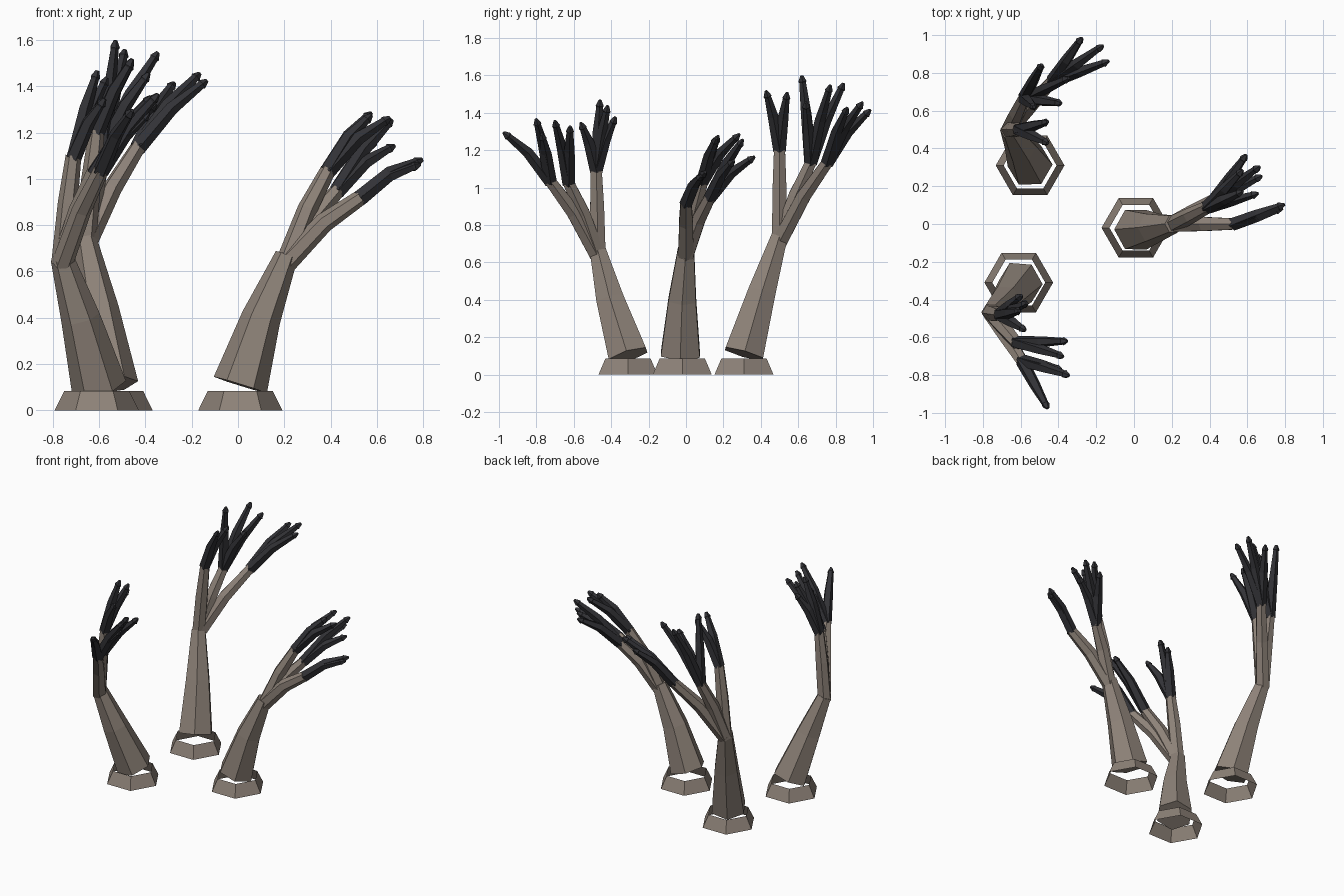
import bpy, bmesh, math
from mathutils import Vector as V

if "Cube" in bpy.data.objects:
    bpy.data.objects.remove(bpy.data.objects["Cube"])


def material(name, rgb):
    m = bpy.data.materials.new(name)
    m.diffuse_color = (*rgb, 1)
    m.use_nodes = True
    m.node_tree.nodes["Principled BSDF"].inputs["Base Color"].default_value = m.diffuse_color
    return m


BARK = material("bark", (0.27, 0.225, 0.19))
DARK = material("dark_twig", (0.032, 0.032, 0.037))


def make_object(name, bm, mat):
    bmesh.ops.recalc_face_normals(bm, faces=bm.faces)
    me = bpy.data.meshes.new(name)
    bm.to_mesh(me)
    bm.free()
    me.materials.append(mat)
    ob = bpy.data.objects.new(name, me)
    bpy.context.collection.objects.link(ob)
    return ob


def tube(bm, pts, radii, sides):
    """Faceted capped tube with rings perpendicular to the path."""
    pts = [V(p) for p in pts]
    rings = []
    for i, p in enumerate(pts):
        d = pts[min(i + 1, len(pts) - 1)] - pts[max(i - 1, 0)]
        d.normalize()
        u = (V((1, 0, 0)) - d * d.x).normalized()
        w = d.cross(u)
        rings.append([bm.verts.new(p + radii[i] * (math.cos(a) * u + math.sin(a) * w))
                      for a in (2 * math.pi * k / sides for k in range(sides))])
    for a, b in zip(rings, rings[1:]):
        for k in range(sides):
            n = (k + 1) % sides
            bm.faces.new((a[k], a[n], b[n], b[k]))
    bm.faces.new(rings[0][::-1])
    bm.faces.new(rings[-1])


def bowed(a, b, rise):
    return V(a).lerp(V(b), 0.5) + V((0, 0, rise))


# Each tree: collar centre, trunk path, then branches as (end, twig tips)
TREES = {
    "right_tree": ((0.01, -0.02), [(0.01, -0.03, 0.11), (0.10, -0.02, 0.40), (0.21, 0, 0.67)], [
        ((0.53, 0, 0.92), [(0.79, 0.10, 1.08), (0.78, 0.08, 1.06)]),
        ((0.39, 0.09, 1.04), [(0.57, 0.17, 1.27), (0.65, 0.16, 1.26), (0.57, 0.28, 1.28)]),
        ((0.43, 0.13, 0.95), [(0.59, 0.36, 1.16), (0.67, 0.25, 1.14), (0.66, 0.30, 1.25)])]),
    "back_tree": ((-0.55, 0.31), [(-0.55, 0.31, 0.11), (-0.60, 0.405, 0.44), (-0.66, 0.50, 0.74)], [
        ((-0.61, 0.50, 1.21), [(-0.46, 0.43, 1.51), (-0.46, 0.54, 1.50)]),
        ((-0.43, 0.76, 1.14), [(-0.28, 0.98, 1.41), (-0.17, 0.94, 1.45), (-0.14, 0.86, 1.42)]),
        ((-0.58, 0.67, 1.14), [(-0.53, 0.62, 1.59), (-0.49, 0.84, 1.55), (-0.39, 0.64, 1.45),
                               (-0.35, 0.77, 1.54)])]),
    "front_tree": ((-0.61, -0.31), [(-0.60, -0.31, 0.10), (-0.68, -0.405, 0.40), (-0.76, -0.47, 0.66)], [
        ((-0.71, -0.48, 1.10), [(-0.61, -0.46, 1.46), (-0.60, -0.38, 1.37), (-0.57, -0.42, 1.43),
                                (-0.58, -0.56, 1.34)]),
        ((-0.59, -0.73, 1.04), [(-0.46, -0.97, 1.29), (-0.35, -0.80, 1.36), (-0.39, -0.77, 1.28)]),
        ((-0.62, -0.63, 1.03), [(-0.38, -0.70, 1.35), (-0.36, -0.62, 1.32)])]),
}

for name, (centre, trunk, branches) in TREES.items():
    # Open six-sided collar on the ground
    bm = bmesh.new()
    bmesh.ops.create_cone(bm, cap_ends=False, segments=6, radius1=0.182, radius2=0.14, depth=0.085)
    xs = [v.co.x for v in bm.verts]
    turn = 0 if max(xs) > 0.17 else math.pi / 6
    for v in bm.verts:
        x, y = v.co.x, v.co.y
        v.co = (x * math.cos(turn) - y * math.sin(turn) + centre[0],
                x * math.sin(turn) + y * math.cos(turn) + centre[1], v.co.z + 0.0425)
    make_object(name + "_collar", bm, BARK)

    # Leaning tapered trunk
    bm = bmesh.new()
    tube(bm, trunk, (0.12, 0.085, 0.05), 6)
    make_object(name + "_trunk", bm, BARK)

    # Branches fanning out from the trunk top
    bm, tw = bmesh.new(), bmesh.new()
    for end, tips in branches:
        start = V(trunk[2]) - V((0, 0, 0.03))
        tube(bm, (start, bowed(start, end, 0.03), end), (0.047, 0.043, 0.034), 6)
        # Dark twigs with small flared ends
        for i, tip in enumerate(tips):
            tip = V(tip)
            base = V(end).lerp(start, 0.02)
            mid = bowed(base, tip, 0.028)
            d = (tip - mid).normalized()
            tube(tw, (base, mid, tip - d * 0.03, tip - d * 0.022, tip + d * 0.008),
                 (0.036, 0.030, 0.019, 0.023, 0.009), 5)
    make_object(name + "_branches", bm, BARK)
    make_object(name + "_twigs", tw, DARK)
